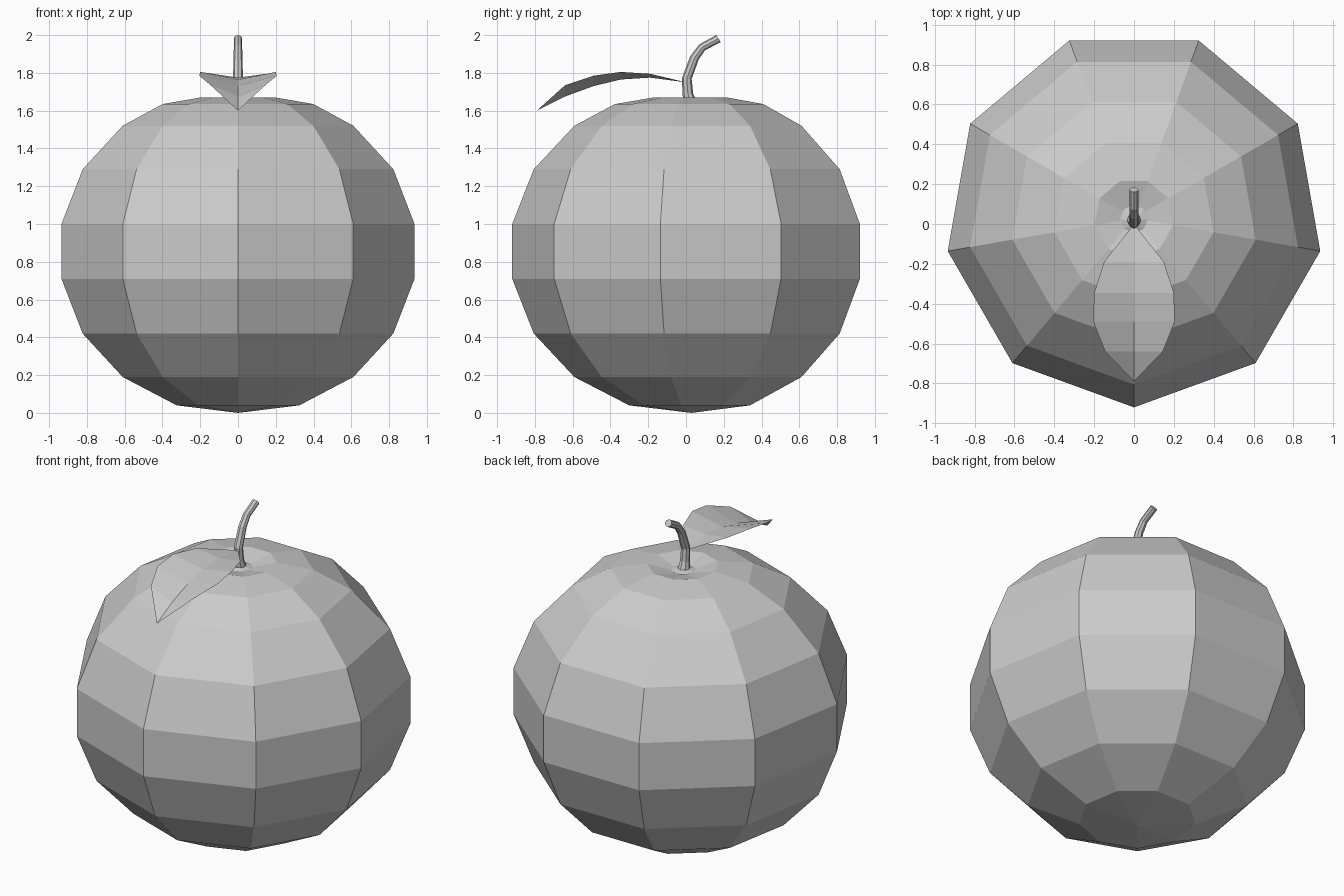
import bpy, bmesh, math
from mathutils import Vector, Matrix

cube = bpy.data.objects.get("Cube")
if cube:
    bpy.data.objects.remove(cube, do_unlink=True)

grey = bpy.data.materials.new("plain grey")
grey.use_nodes = True
GREY = (0.6, 0.6, 0.6, 1)
grey.diffuse_color = GREY
grey.node_tree.nodes["Principled BSDF"].inputs["Base Color"].default_value = GREY


def finish(name, bm, closed=True):
    if closed:
        bmesh.ops.recalc_face_normals(bm, faces=bm.faces)
    mesh = bpy.data.meshes.new(name)
    bm.to_mesh(mesh)
    bm.free()
    mesh.materials.append(grey)
    obj = bpy.data.objects.new(name, mesh)
    bpy.context.collection.objects.link(obj)
    return obj


def bridge(bm, rings):
    for a, b in zip(rings, rings[1:]):
        for i in range(len(a)):
            j = (i + 1) % len(a)
            bm.faces.new((a[i], a[j], b[j], b[i]))


def fan(bm, ring, point):
    tip = bm.verts.new(point)
    for i in range(len(ring)):
        bm.faces.new((ring[i], ring[(i + 1) % len(ring)], tip))


# Nine-sided fruit body with a shallow dimple on top
SIDES, CENTRE_Y = 9, 0.029
profile = [(0.33, 0.04), (0.62, 0.19), (0.835, 0.42), (0.949, 0.71),
           (0.949, 1.0), (0.835, 1.29), (0.62, 1.52), (0.405, 1.635), (0.2, 1.67)]
bm = bmesh.new()
rings = []
for r, z in profile:
    angles = [math.radians(-90) + math.tau * i / SIDES for i in range(SIDES)]
    rings.append([bm.verts.new((r * math.cos(a), CENTRE_Y + r * math.sin(a), z)) for a in angles])
bridge(bm, rings)
fan(bm, rings[0], (0, CENTRE_Y, 0))
fan(bm, rings[-1], (0, CENTRE_Y, 1.62))
finish("fruit_body", bm)

# Bent stem with a flared foot: y, z, radius, tilt
path = [(0.025, 1.64, 0.07, 0), (0.02, 1.65, 0.035, 0), (0.01, 1.69, 0.028, -3),
        (0.004, 1.77, 0.026, 5), (0.045, 1.88, 0.024, 22), (0.085, 1.935, 0.022, 45),
        (0.172, 1.982, 0.022, 58)]
bm = bmesh.new()
rings = []
for y, z, r, tilt in path:
    turn = Matrix.Rotation(math.radians(-tilt), 3, "X")
    ring = []
    for i in range(8):
        a = math.tau * i / 8
        ring.append(bm.verts.new(Vector((0, y, z)) + turn @ Vector((r * math.cos(a), r * math.sin(a), 0))))
    rings.append(ring)
bridge(bm, rings)
bm.faces.new(rings[0])
bm.faces.new(rings[-1])
finish("stem", bm)

# Leaf folded along its midrib: y, half width, midrib height, edge height
stations = [(-0.19, 0.15, 1.775, 1.795), (-0.345, 0.2, 1.765, 1.805),
            (-0.49, 0.205, 1.73, 1.785), (-0.64, 0.145, 1.675, 1.735)]
bm = bmesh.new()
base = bm.verts.new((0, 0, 1.75))
tip = bm.verts.new((0, -0.79, 1.6))
rib = [bm.verts.new((0, y, m)) for y, w, m, e in stations]
for side in (-1, 1):
    edge = [bm.verts.new((side * w, y, e)) for y, w, m, e in stations]
    faces = [(base, edge[0], rib[0]), (rib[-1], edge[-1], tip)]
    faces += [(rib[i], edge[i], edge[i + 1], rib[i + 1]) for i in range(len(rib) - 1)]
    for f in faces:
        bm.faces.new(f if side < 0 else f[::-1])
finish("leaf", bm, closed=False)
